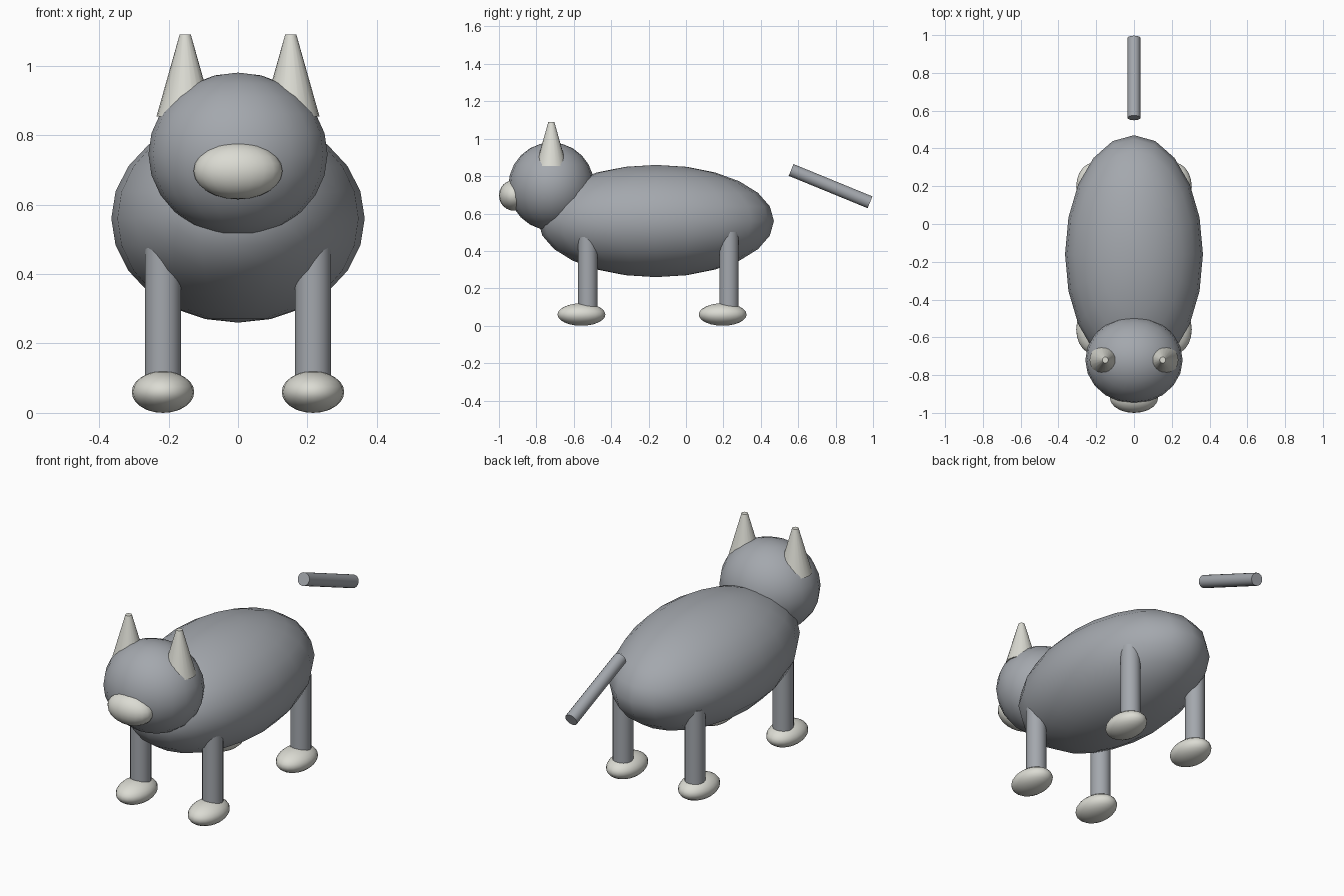
import bpy
from mathutils import Vector

cube = bpy.data.objects.get("Cube")
if cube:
    bpy.data.objects.remove(cube, do_unlink=True)


def make_material(name, rgb):
    mat = bpy.data.materials.new(name)
    mat.use_nodes = True
    color = (*rgb, 1)
    mat.diffuse_color = color
    mat.node_tree.nodes["Principled BSDF"].inputs["Base Color"].default_value = color
    return mat


GREY = make_material("grey_fur", (0.37, 0.39, 0.42))
CREAM = make_material("pale_cream", (0.71, 0.71, 0.65))


def finish(name, mat):
    obj = bpy.context.object
    obj.name = name
    obj.data.materials.append(mat)
    bpy.ops.object.shade_smooth_by_angle(angle=0.8)
    return obj


def ellipsoid(name, center, radii, mat):
    bpy.ops.mesh.primitive_uv_sphere_add(segments=20, ring_count=12, location=center)
    bpy.context.object.scale = radii
    bpy.ops.object.transform_apply(location=False, rotation=False, scale=True)
    return finish(name, mat)


def rod(name, start, end, r_start, r_end, mat):
    start, end = Vector(start), Vector(end)
    axis = end - start
    bpy.ops.mesh.primitive_cone_add(
        vertices=20, radius1=r_start, radius2=r_end, depth=axis.length,
        location=(start + end) / 2, rotation=axis.to_track_quat("Z", "Y").to_euler())
    return finish(name, mat)


# Body, head and snout
ellipsoid("body", (0, -0.16, 0.56), (0.365, 0.63, 0.3), GREY)
ellipsoid("head", (0, -0.72, 0.745), (0.258, 0.23, 0.235), GREY)
ellipsoid("snout", (0, -0.92, 0.697), (0.128, 0.08, 0.082), CREAM)

# Ears, legs and paws on both sides
for side, sx in (("left", 1), ("right", -1)):
    rod(f"{side}_ear", (sx * 0.152, -0.72, 0.853), (sx * 0.152, -0.72, 1.09), 0.083, 0.016, CREAM)
    for end, y in (("front", -0.525), ("back", 0.23)):
        x = sx * 0.216
        rod(f"{end}_{side}_leg", (x, y, 0.06), (x, y, 0.5), 0.052, 0.052, GREY)
        ellipsoid(f"{end}_{side}_paw", (x, y - 0.034, 0.06), (0.09, 0.128, 0.06), CREAM)

# Detached straight tail
rod("tail", (0, 0.562, 0.833), (0, 0.984, 0.66), 0.034, 0.034, GREY)
